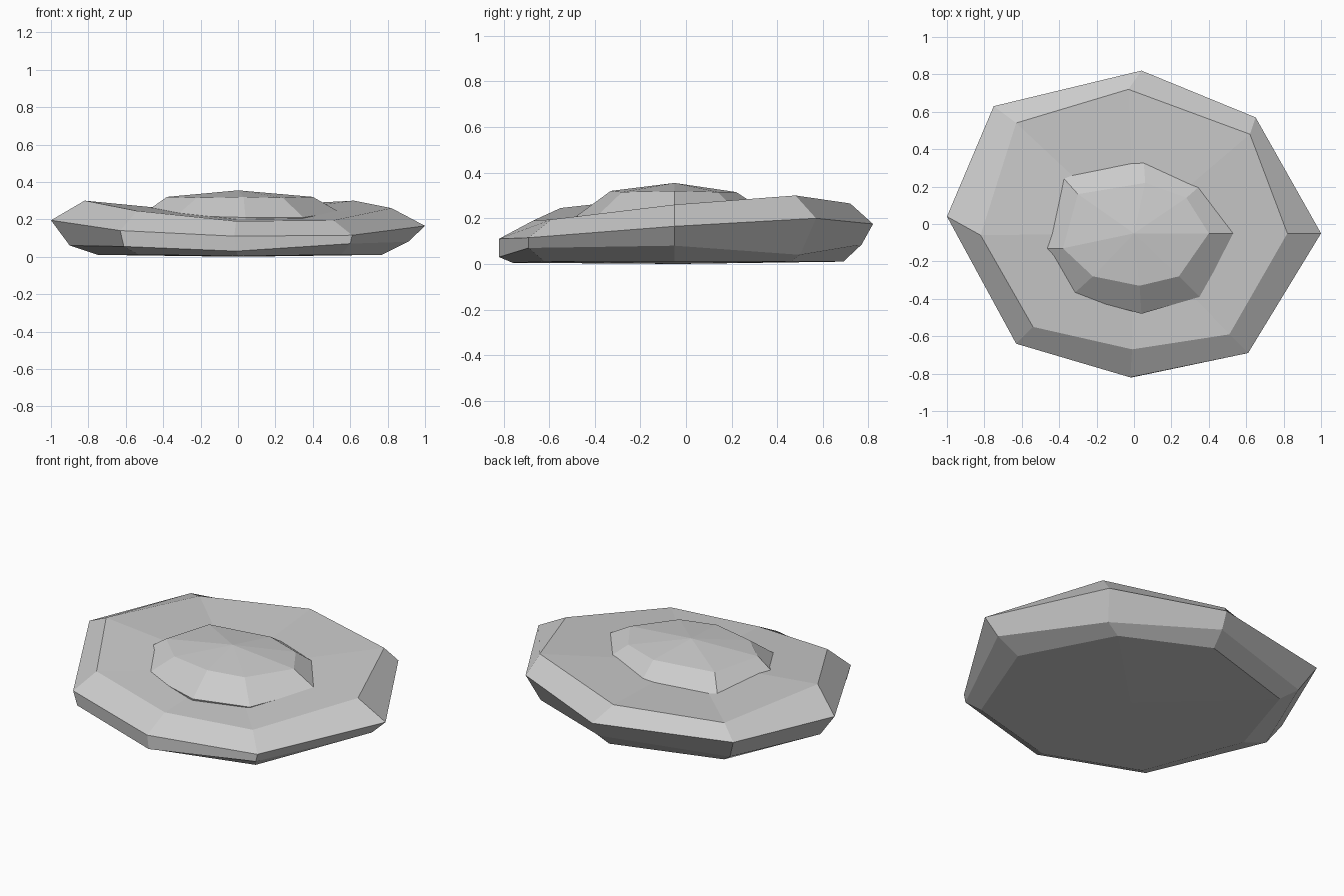
import bpy, bmesh


def stone(name, rings, bottom, top):
    """Faceted stone: eight-sided rings bridged upward, closed by a fan at each end."""
    bm = bmesh.new()
    loops = [[bm.verts.new(p) for p in ring] for ring in rings]
    n = len(loops[0])
    for a, b in zip(loops, loops[1:]):
        for i in range(n):
            j = (i + 1) % n
            bm.faces.new((a[i], a[j], b[j], b[i]))
    for loop, tip in ((loops[0], bottom), (loops[-1], top)):
        v = bm.verts.new(tip)
        for i in range(n):
            bm.faces.new((loop[i], loop[(i + 1) % n], v))
    bmesh.ops.recalc_face_normals(bm, faces=bm.faces)
    mesh = bpy.data.meshes.new(name)
    bm.to_mesh(mesh)
    bm.free()
    obj = bpy.data.objects.new(name, mesh)
    bpy.context.collection.objects.link(obj)
    return obj


# Wide lower slab: rings run counter-clockwise from the front corner
base = [(0, -.76, .005), (.55, -.62, .01), (.77, -.05, .01), (.50, .46, .01),
        (.02, .69, .01), (-.60, .50, .01), (-.75, .02, .01), (-.53, -.56, .01)]
lower = [(-.01, -.82, .03), (.60, -.69, .07), (.91, -.05, .08), (.60, .50, .04),
         (.03, .77, .085), (-.68, .56, .07), (-.90, .03, .06), (-.61, -.63, .055)]
rim = [(-.02, -.82, .11), (.61, -.69, .115), (1, -.05, .165), (.65, .57, .20),
       (.04, .82, .175), (-.75, .63, .20), (-1, .04, .195), (-.63, -.64, .14)]
shoulder = [(-.01, -.67, .19), (.51, -.59, .195), (.82, -.05, .26), (.62, .48, .30),
            (-.03, .72, .265), (-.63, .54, .25), (-.82, -.06, .30), (-.54, -.55, .245)]
stone("lower_slab", [base, lower, rim, shoulder], (0, -.03, 0), (0, -.05, .22))

# Small upper stone, sunk into the slab
sunk = [(.03, -.45, .12), (.33, -.36, .12), (.48, -.05, .12), (.34, .20, .12),
        (.05, .31, .12), (-.36, .24, .12), (-.44, -.13, .12), (-.31, -.36, .12)]
skirt = [(.04, -.48, .21), (.35, -.39, .21), (.54, -.05, .24), (.36, .21, .245),
         (.05, .36, .225), (-.39, .26, .225), (-.50, -.13, .235), (-.33, -.38, .22)]
crown = [(.03, -.33, .32), (.24, -.28, .315), (.40, -.05, .32), (.28, .14, .315),
         (.06, .22, .315), (-.30, .16, .315), (-.38, -.13, .32), (-.22, -.28, .315)]
stone("upper_stone", [sunk, skirt, crown], (0, -.05, .12), (0, -.05, .355))
